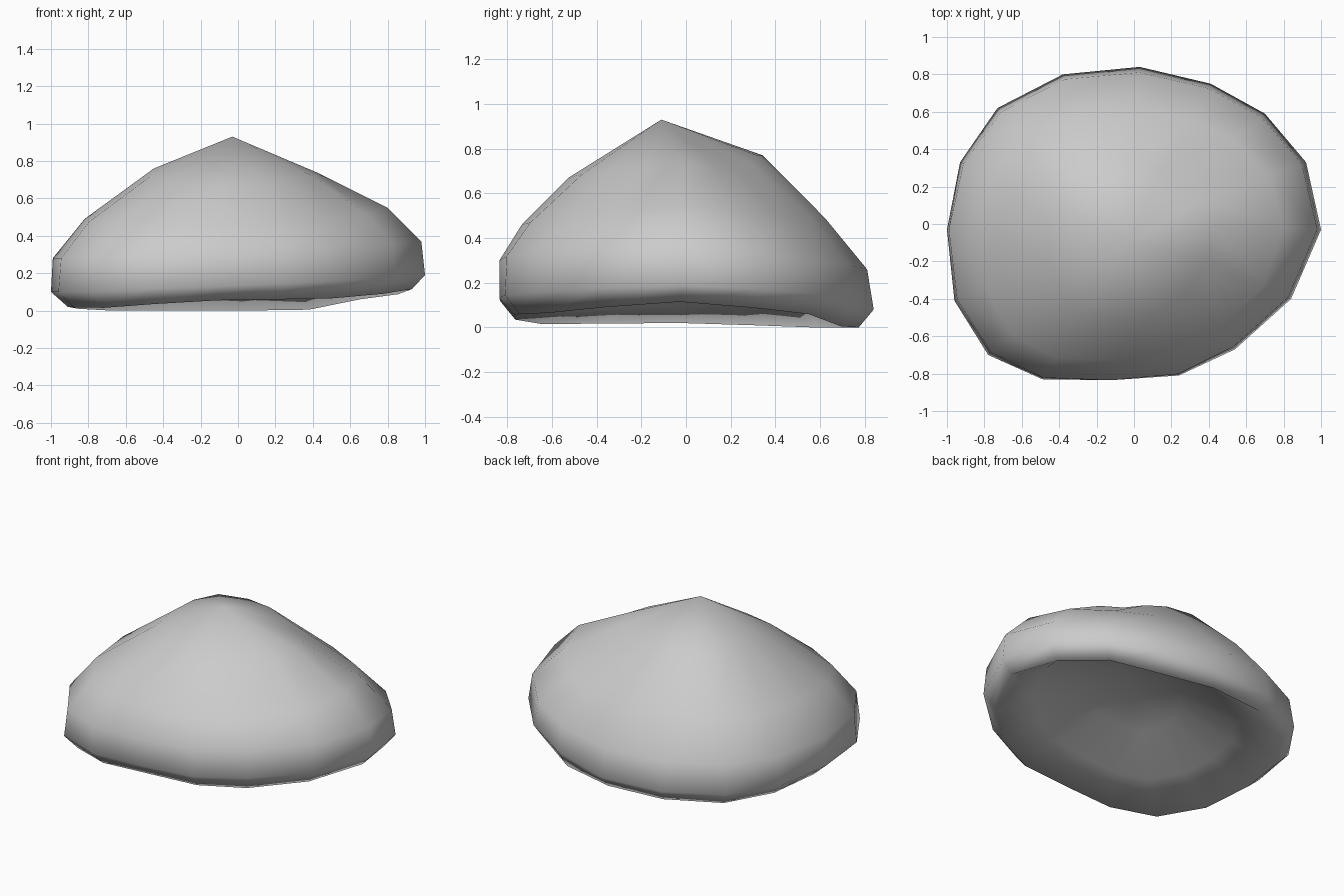
import bpy, bmesh
from mathutils import Vector

if "Cube" in bpy.data.objects:
    bpy.data.objects.remove(bpy.data.objects["Cube"])

# Plan outline, counter-clockwise from +x
OUTLINE = [(1.0, -.03), (.92, .33), (.70, .59), (.41, .75), (.03, .84), (-.38, .80),
           (-.73, .62), (-.93, .33), (-1.0, -.03), (-.96, -.41), (-.78, -.70),
           (-.49, -.83), (-.12, -.835), (.24, -.81), (.54, -.67), (.84, -.40)]

# Each ring: (outline scale, height) at E, NE, N, NW, W, SW, S, SE
HOLLOW = [
    [(.35, .30), (.35, .31), (.35, .30), (.30, .27), (.30, .25), (.30, .23), (.30, .25), (.33, .28)],
    [(.68, .24), (.68, .25), (.66, .20), (.64, .12), (.62, .10), (.62, .09), (.64, .13), (.66, .19)],
]
BODY = [
    # lower rim
    [(.93, .115), (.93, .06), (.92, 0), (.93, 0), (.91, .02), (.92, .015), (.92, .055), (.92, .065)],
    # side wall
    [(1, .19), (1, .15), (1, .08), (1, .08), (1, .10), (1, .10), (1, .13), (1, .16)],
    [(.98, .37), (.97, .30), (.965, .26), (.97, .27), (.99, .28), (.98, .28), (1, .30), (.98, .34)],
    # shoulders
    [(.80, .55), (.76, .49), (.74, .49), (.78, .50), (.82, .49), (.84, .46), (.88, .46), (.84, .48)],
    [(.43, .735), (.40, .70), (.38, .77), (.48, .77), (.45, .76), (.52, .68), (.63, .67), (.52, .70)],
]
N = len(OUTLINE)

bm = bmesh.new()


def make_ring(profile):
    verts = []
    for i, (x, y) in enumerate(OUTLINE):
        a, b = profile[i // 2], profile[((i + 1) // 2) % 8]
        s, z = (a[0] + b[0]) / 2, (a[1] + b[1]) / 2
        verts.append(bm.verts.new(Vector((x * s, y * s, z))))
    return verts


rings = [make_ring(p) for p in HOLLOW + BODY]
rings[2][3].co.z = .005  # the rim rests on the ground at the back
for low, high in zip(rings, rings[1:]):
    for i in range(N):
        j = (i + 1) % N
        bm.faces.new((low[i], low[j], high[j], high[i]))

# Peak and deepest point of the underside
peak = bm.verts.new((-.03, -.11, .93))
hollow = bm.verts.new((0, 0, .31))
for i in range(N):
    j = (i + 1) % N
    bm.faces.new((rings[-1][i], rings[-1][j], peak))
    bm.faces.new((rings[0][j], rings[0][i], hollow))

bmesh.ops.recalc_face_normals(bm, faces=bm.faces)
for f in bm.faces:
    f.smooth = True
mesh = bpy.data.meshes.new("rock")
bm.to_mesh(mesh)
bm.free()
rock = bpy.data.objects.new("rock", mesh)
bpy.context.collection.objects.link(rock)
